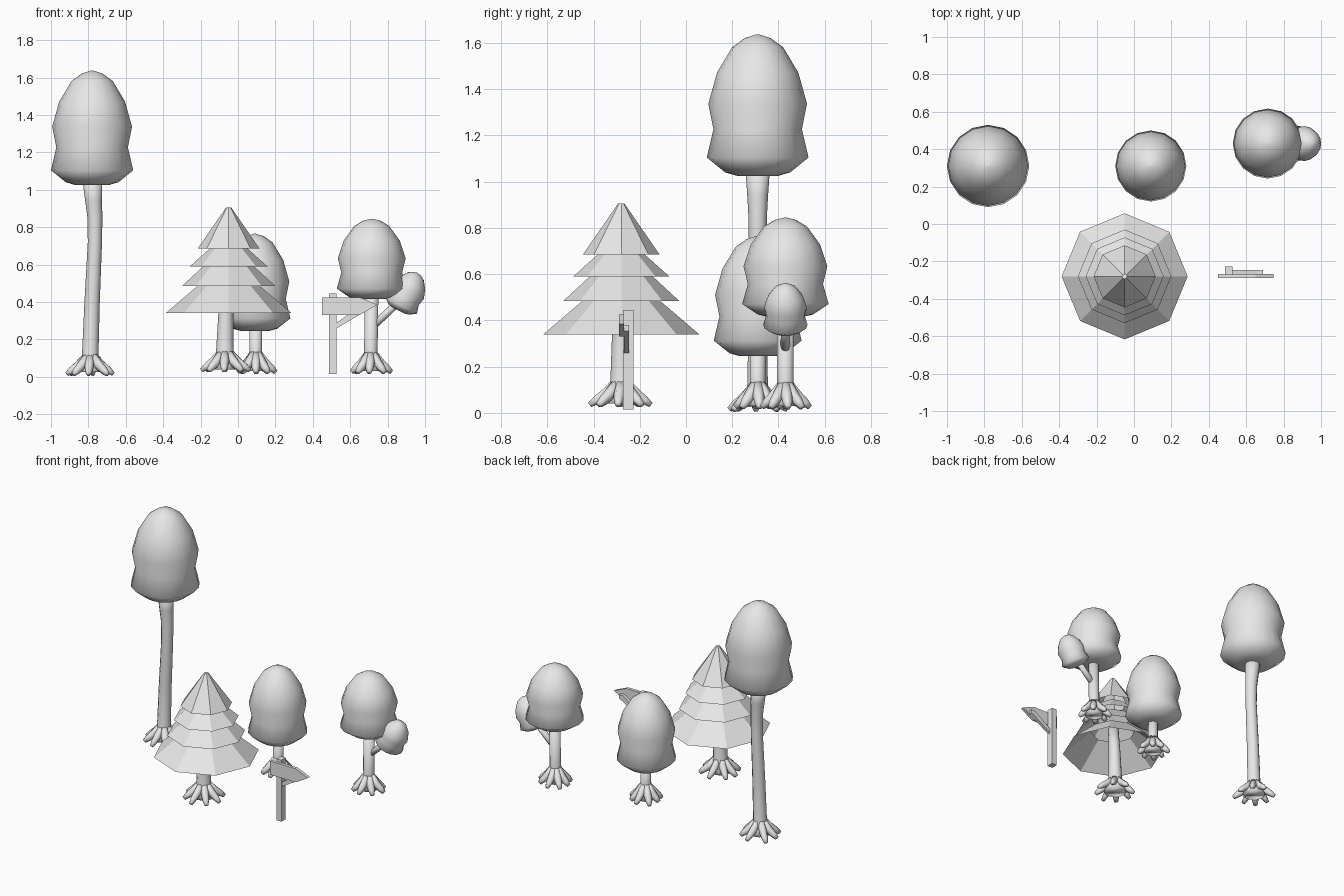
import bpy, bmesh, math, random
from mathutils import Vector, Quaternion

random.seed(4)
cube = bpy.data.objects.get("Cube")
if cube:
    bpy.data.objects.remove(cube, do_unlink=True)

# One plain colour for everything
GREY = (0.8, 0.8, 0.8, 1)
mat = bpy.data.materials.new("plain_grey")
mat.use_nodes = True
mat.diffuse_color = GREY
mat.node_tree.nodes["Principled BSDF"].inputs["Base Color"].default_value = GREY


def loft(bm, stations, sides, rot=Quaternion(), caps=True):
    """Join rings given as (x, y, z, radius), all turned by rot."""
    rings = []
    for x, y, z, r in stations:
        ring = []
        for i in range(sides):
            a = 2 * math.pi * i / sides
            offset = rot @ Vector((r * math.cos(a), r * math.sin(a), 0))
            ring.append(bm.verts.new(Vector((x, y, z)) + offset))
        rings.append(ring)
    for low, high in zip(rings, rings[1:]):
        for i in range(sides):
            j = (i + 1) % sides
            bm.faces.new((low[i], low[j], high[j], high[i]))
    if caps:
        bm.faces.new(rings[0][::-1])
        bm.faces.new(rings[-1])


def finish(bm, name, location=(0, 0, 0), smooth=False):
    bmesh.ops.recalc_face_normals(bm, faces=bm.faces)
    mesh = bpy.data.meshes.new(name)
    bm.to_mesh(mesh)
    bm.free()
    for face in mesh.polygons:
        face.use_smooth = smooth
    mesh.materials.append(mat)
    obj = bpy.data.objects.new(name, mesh)
    obj.location = location
    bpy.context.collection.objects.link(obj)
    return obj


# Bell-shaped canopy, as (height, radius) fractions
BELL = [(0, .4), (.025, .64), (.13, 1), (.33, .87), (.51, .97),
        (.73, .8), (.91, .5), (.975, .25), (1, .03)]


def canopy(name, base, radius, height, tilt=0):
    bm = bmesh.new()
    loft(bm, [(0, 0, h * height, r * radius) for h, r in BELL], 16)
    obj = finish(bm, name, base, smooth=True)
    obj.rotation_euler.y = tilt


def trunk(name, base, stations, spread, roots=8):
    """Trunk from (x shift, height, radius) stations, with spreading roots."""
    bm = bmesh.new()
    loft(bm, [(x, 0, z, r) for x, z, r in stations], 12)
    for i in range(roots):
        a = 2 * math.pi * (i + random.uniform(-.15, .15)) / roots
        out = Vector((math.cos(a), math.sin(a), 0))
        reach = spread * random.uniform(.9, 1.05)
        path = [(.15, .115, .022), (.5, .062, .026), (.8, .034, .021), (1, .014, .013)]
        turn = (out * reach - Vector((0, 0, .1))).to_track_quat('Z', 'Y')
        loft(bm, [(out.x * reach * f, out.y * reach * f, z, r) for f, z, r in path], 6, turn)
    finish(bm, name, base, smooth=True)


# Tall tree with a bent trunk
trunk("tall_tree_trunk", (-.79, .31, 0),
      [(0, .025, .075), (0, .06, .058), (0, .12, .044), (.01, .4, .041), (.025, .72, .038),
       (.025, .85, .04), (.018, .94, .045), (.01, 1.07, .054)], .135)
canopy("tall_tree_canopy", (-.78, .31, 1.025), .22, .612)

# Middle tree
trunk("middle_tree_trunk", (.095, .31, .01),
      [(0, .02, .06), (0, .06, .045), (0, .12, .034), (0, .28, .033)], .105)
canopy("middle_tree_canopy", (.09, .31, .245), .19, .52)

# Branching tree with a small side canopy
trunk("branching_tree_trunk", (.71, .43, .01),
      [(0, .02, .06), (0, .06, .047), (0, .12, .036), (.005, .45, .036)], .108)
canopy("branching_tree_canopy", (.715, .43, .415), .187, .43)
bm = bmesh.new()
start, end = Vector((.71, .43, .26)), Vector((.87, .43, .41))
loft(bm, [(*start, .021), (*end, .019)], 8, (end - start).to_track_quat('Z', 'Y'))
finish(bm, "side_branch", smooth=True)
canopy("side_canopy", (.858, .43, .355), .096, .225, math.radians(27))

# Pine with open, nested skirts
trunk("pine_trunk", (-.07, -.28, .02),
      [(0, .02, .075), (0, .06, .06), (0, .12, .047), (.005, .32, .04), (.015, .5, .035)], .135)
for i, (r0, z0, r1, z1) in enumerate([(.337, .34, .15, .5), (.25, .485, .12, .605),
                                      (.208, .59, .085, .7), (.166, .685, .014, .905)]):
    bm = bmesh.new()
    loft(bm, [(0, 0, z0, r0), (0, 0, z1, r1)], 8, caps=False)
    if i == 3:
        bmesh.ops.holes_fill(bm, edges=[e for e in bm.edges
                                        if min(v.co.z for v in e.verts) > .9])
    finish(bm, f"pine_skirt_{i + 1}", (-.05, -.28, 0))


def plate(name, outline, y0, y1):
    """Outline in x and z, given thickness along y."""
    bm = bmesh.new()
    face = bm.faces.new([bm.verts.new((x, y0, z)) for x, z in outline])
    extruded = bmesh.ops.extrude_face_region(bm, geom=[face])["geom"]
    bmesh.ops.translate(bm, vec=(0, y1 - y0, 0),
                        verts=[v for v in extruded if isinstance(v, bmesh.types.BMVert)])
    finish(bm, name)


# Signpost: post, arrow board and diagonal brace
plate("sign_post", [(.487, .015), (.527, .015), (.527, .445), (.487, .445)], -.272, -.226)
plate("sign_board", [(.45, .33), (.65, .33), (.745, .385), (.65, .425), (.45, .425)],
      -.29, -.268)
plate("sign_brace", [(.52, .255), (.69, .355), (.69, .38), (.66, .38), (.52, .285)],
      -.268, -.246)
